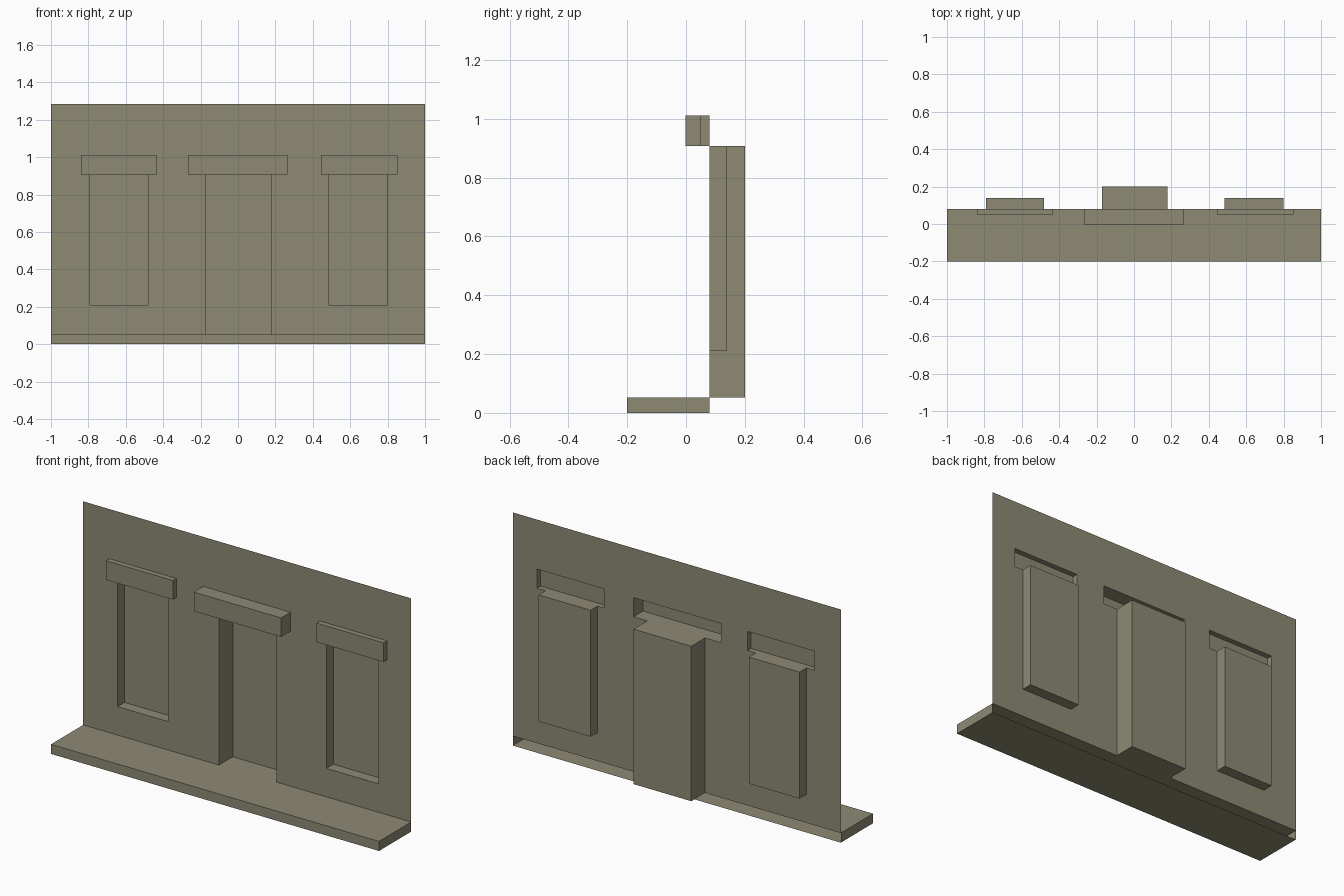
import bpy
import bmesh

if "Cube" in bpy.data.objects:
    bpy.data.objects.remove(bpy.data.objects["Cube"])

WALL = 0.08   # depth (y) of the plain wall sheet

# Every part is a rectangle of the facade pushed to its own depth:
# (x0, x1, z0, z1, y)
parts = [
    (-1.0, 1.0, 0.0, 0.053, -0.2),           # step slab
    (-0.172, 0.18, 0.053, 0.907, 0.2),       # doorway recess
    (-0.268, 0.264, 0.907, 1.012, -0.002),   # door lintel
    (-0.79, -0.482, 0.21, 0.907, 0.14),      # left window recess
    (-0.84, -0.432, 0.907, 1.012, 0.05),     # left window lintel
    (0.483, 0.80, 0.21, 0.907, 0.14),        # right window recess
    (0.443, 0.852, 0.907, 1.012, 0.05),      # right window lintel
]

xs = sorted({-1.0, 1.0} | {v for p in parts for v in p[:2]})
zs = sorted({0.0, 1.285} | {v for p in parts for v in p[2:4]})


def depth(i, j):
    """Depth of grid cell i, j; anything outside the facade counts as wall."""
    if 0 <= i < len(xs) - 1 and 0 <= j < len(zs) - 1:
        x, z = (xs[i] + xs[i + 1]) / 2, (zs[j] + zs[j + 1]) / 2
        for x0, x1, z0, z1, y in parts:
            if x0 < x < x1 and z0 < z < z1:
                return y
    return WALL


bm = bmesh.new()


def quad(*pts):
    bm.faces.new([bm.verts.new(p) for p in pts])


# Front-facing panels
for i, (a, b) in enumerate(zip(xs, xs[1:])):
    for j, (c, d) in enumerate(zip(zs, zs[1:])):
        y = depth(i, j)
        quad((a, y, c), (b, y, c), (b, y, d), (a, y, d))

# Jambs and ends, where neighbours differ sideways
for i, x in enumerate(xs):
    for j, (c, d) in enumerate(zip(zs, zs[1:])):
        l, r = depth(i - 1, j), depth(i, j)
        if l != r:
            quad((x, l, c), (x, r, c), (x, r, d), (x, l, d))

# Sills, tops and undersides, where neighbours differ vertically
for j, z in enumerate(zs):
    for i, (a, b) in enumerate(zip(xs, xs[1:])):
        lo, hi = depth(i, j - 1), depth(i, j)
        if lo != hi:
            quad((a, lo, z), (b, lo, z), (b, hi, z), (a, hi, z))

bmesh.ops.remove_doubles(bm, verts=bm.verts, dist=0.0001)

mesh = bpy.data.meshes.new("facade_wall")
bm.to_mesh(mesh)
bm.free()

# Single stone colour
stone = bpy.data.materials.new("olive_stone")
stone.diffuse_color = (0.27, 0.255, 0.175, 1.0)
stone.use_nodes = True
stone.node_tree.nodes["Principled BSDF"].inputs["Base Color"].default_value = stone.diffuse_color
mesh.materials.append(stone)

facade = bpy.data.objects.new("facade_wall", mesh)
bpy.context.collection.objects.link(facade)
